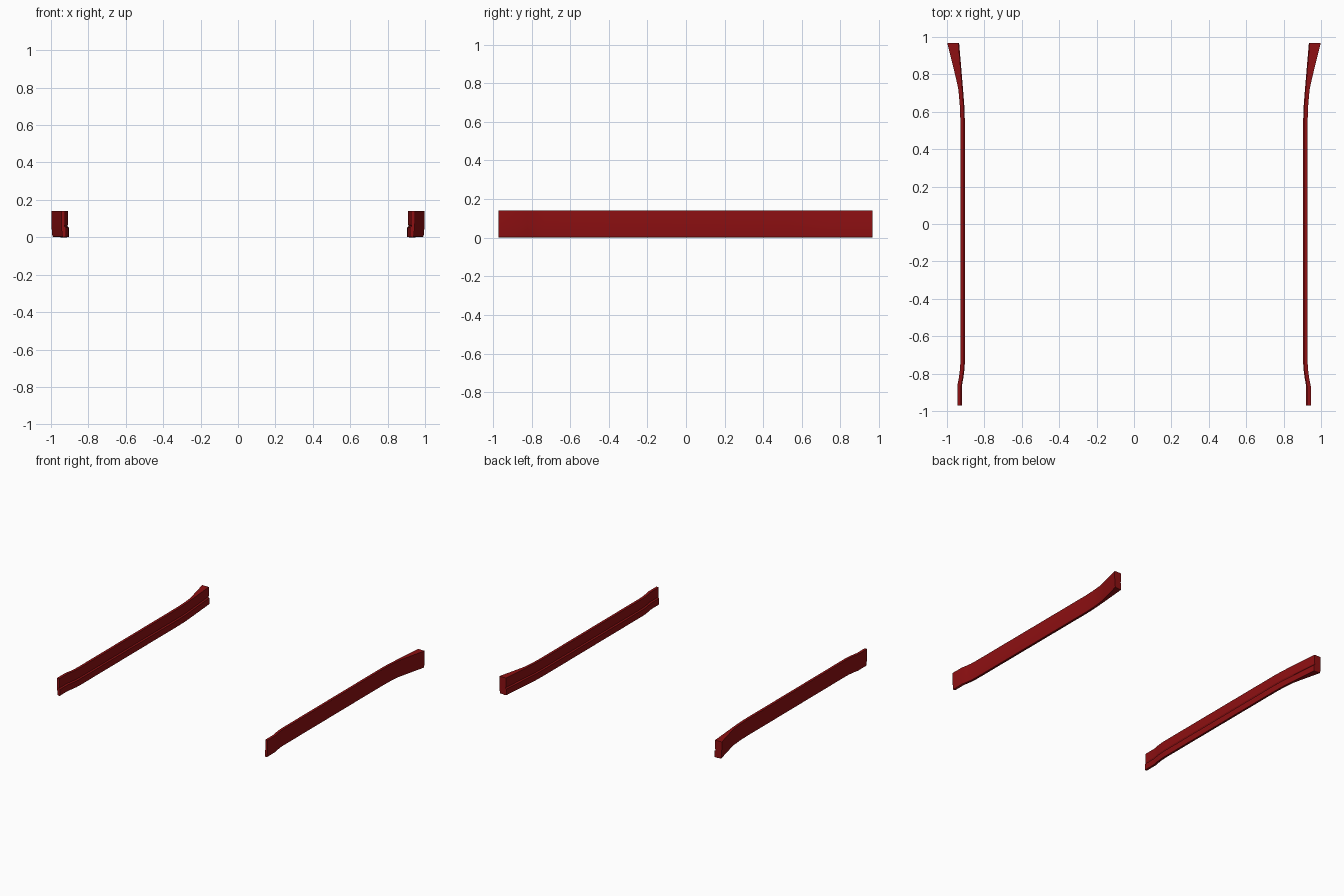
import bpy, bmesh

if "Cube" in bpy.data.objects:
    bpy.data.objects.remove(bpy.data.objects["Cube"])

red = bpy.data.materials.new("deep_red")
red.diffuse_color = (0.27, 0.005, 0.006, 1)
red.use_nodes = True
red.node_tree.nodes["Principled BSDF"].inputs["Base Color"].default_value = red.diffuse_color

# stations along the skirt: y, inner x, outer x
STATIONS = [(-0.97, 0.92, 0.945), (-0.865, 0.92, 0.945), (-0.82, 0.912, 0.936),
            (-0.775, 0.906, 0.93), (-0.73, 0.904, 0.928), (0.54, 0.904, 0.928),
            (0.63, 0.907, 0.931), (0.72, 0.914, 0.939), (0.78, 0.919, 0.952),
            (0.967, 0.935, 0.998)]

# cross-section: (anchor 0 inner / 1 outer, x offset, z)
SECTION = [(0, 0.004, 0.14), (0, 0.004, 0.068), (0, 0.009, 0.06), (0, 0.0, 0.052),
           (0, 0.0, 0.002), (0, 0.012, 0.0), (1, -0.006, 0.003),
           (1, -0.003, 0.03), (1, 0.0, 0.075), (1, 0.0, 0.14)]


def side_skirt(name, side):
    bm = bmesh.new()
    rings = [[bm.verts.new((side * ((xi, xo)[a] + dx), y, z)) for a, dx, z in SECTION]
             for y, xi, xo in STATIONS]
    n = len(SECTION)
    for r0, r1 in zip(rings, rings[1:]):
        for i in range(n):
            j = (i + 1) % n
            bm.faces.new((r0[i], r0[j], r1[j], r1[i]))
    bm.faces.new(rings[0])
    bm.faces.new(rings[-1])
    bmesh.ops.recalc_face_normals(bm, faces=bm.faces)
    mesh = bpy.data.meshes.new(name)
    bm.to_mesh(mesh)
    bm.free()
    ob = bpy.data.objects.new(name, mesh)
    bpy.context.collection.objects.link(ob)
    mesh.materials.append(red)
    bpy.ops.object.select_all(action='DESELECT')
    ob.select_set(True)
    bpy.context.view_layer.objects.active = ob
    bpy.ops.object.shade_smooth_by_angle(angle=0.5)


side_skirt("left_side_skirt", -1)
side_skirt("right_side_skirt", 1)
